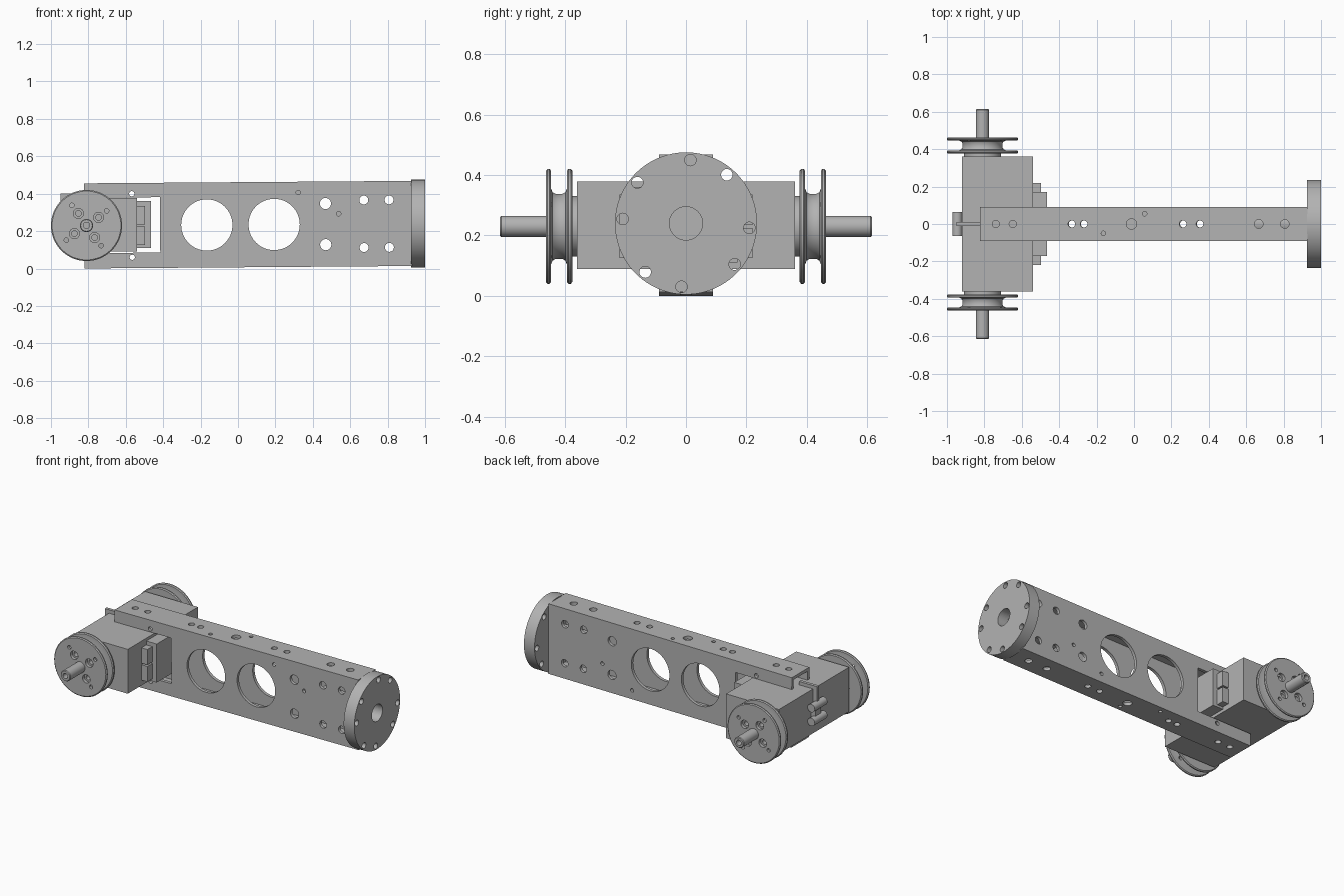
import bpy, bmesh, math
from mathutils import Matrix, Vector

cube = bpy.data.objects.get("Cube")
if cube:
    bpy.data.objects.remove(cube, do_unlink=True)

metal = bpy.data.materials.new("grey_metal")
metal.use_nodes = True
GREY = (0.45, 0.45, 0.45, 1)
metal.diffuse_color = GREY
metal.node_tree.nodes["Principled BSDF"].inputs["Base Color"].default_value = GREY


def finish(name, bm, smooth=True):
    bmesh.ops.recalc_face_normals(bm, faces=bm.faces)
    mesh = bpy.data.meshes.new(name)
    bm.to_mesh(mesh)
    bm.free()
    mesh.materials.append(metal)
    obj = bpy.data.objects.new(name, mesh)
    bpy.context.collection.objects.link(obj)
    if smooth:
        shade(obj)
    return obj


def shade(obj):
    bpy.ops.object.select_all(action="DESELECT")
    bpy.context.view_layer.objects.active = obj
    obj.select_set(True)
    bpy.ops.object.shade_smooth_by_angle(angle=math.radians(30))


def add_box(bm, x, y, z):
    lo, hi = Vector((x[0], y[0], z[0])), Vector((x[1], y[1], z[1]))
    m = Matrix.Translation((lo + hi) / 2) @ Matrix.Diagonal((*(hi - lo), 1))
    bmesh.ops.create_cube(bm, size=1, matrix=m)


def add_rod(bm, centre, radius, length, axis, sides=24):
    turn = {"X": Matrix.Rotation(math.pi / 2, 4, "Y"),
            "Y": Matrix.Rotation(math.pi / 2, 4, "X"), "Z": Matrix()}[axis]
    bmesh.ops.create_cone(bm, cap_ends=True, segments=sides, radius1=radius,
                          radius2=radius, depth=length,
                          matrix=Matrix.Translation(centre) @ turn)


def box(name, x, y, z):
    bm = bmesh.new()
    add_box(bm, x, y, z)
    return finish(name, bm, False)


def cut(obj, bm):
    """Subtract the cutter mesh and keep the plain result."""
    cutter = finish("cutter", bm, False)
    cutter.hide_render = True
    mod = obj.modifiers.new("cut", "BOOLEAN")
    mod.operation, mod.solver, mod.object = "DIFFERENCE", "EXACT", cutter
    deps = bpy.context.evaluated_depsgraph_get()
    mesh = bpy.data.meshes.new_from_object(obj.evaluated_get(deps))
    obj.modifiers.clear()
    obj.data = mesh
    bpy.data.objects.remove(cutter, do_unlink=True)


def lathe(name, profile, x, z, side, sides=64):
    """Turn (radius, y) points about the cross axle."""
    bm = bmesh.new()
    verts = [bm.verts.new((r, y * side, 0)) for r, y in profile]
    edges = [bm.edges.new(p) for p in zip(verts, verts[1:])]
    bmesh.ops.spin(bm, geom=verts + edges, cent=(0, 0, 0), axis=(0, 1, 0),
                   angle=2 * math.pi, steps=sides, use_duplicate=False)
    bmesh.ops.remove_doubles(bm, verts=bm.verts, dist=0.0005)
    bmesh.ops.translate(bm, verts=bm.verts, vec=(x, 0, z))
    return finish(name, bm)


# Hollow rectangular rail with an open slot at the axle end
HALF, TOP, WALL = 0.09, 0.455, 0.02
rail = box("rail", (-0.82, 0.93), (-HALF, HALF), (0, TOP))
bm = bmesh.new()
add_box(bm, (-0.9, 0.915), (-HALF + WALL, HALF - WALL), (WALL, TOP - WALL))
cut(rail, bm)
bm = bmesh.new()
add_box(bm, (-0.9, -0.415), (-0.2, 0.2), (0.082, 0.378))
cut(rail, bm)

# Rail holes, drilled wall by wall
bm = bmesh.new()
MID = TOP / 2
for s in (-1, 1):
    for x in (-0.165, 0.195):
        add_rod(bm, (x, s * HALF, MID), 0.137, 0.08, "Y", 64)
    for up in (-1, 1):
        add_rod(bm, (0.47, s * HALF, MID + up * 0.11), 0.03, 0.08, "Y")
        add_rod(bm, (-0.565, s * HALF, MID + up * 0.17), 0.014, 0.08, "Y")
        for x in (0.675, 0.81):
            add_rod(bm, (x, s * HALF, MID + up * 0.127), 0.024, 0.08, "Y")
    add_rod(bm, (0.325, s * HALF, MID - s * 0.17), 0.012, 0.08, "Y")
    add_rod(bm, (0.54, s * HALF, MID - s * 0.055), 0.012, 0.08, "Y")
for z in (0, TOP):
    for x in (-0.735, -0.645, -0.33, -0.265, 0.265, 0.355):
        add_rod(bm, (x, 0, z), 0.019, 0.08, "Z")
    for x in (0.67, 0.81):
        add_rod(bm, (x, 0, z), 0.023, 0.08, "Z")
    s = 1 if z else -1
    add_rod(bm, (0.02 - s * 0.03, 0, z), 0.028, 0.08, "Z")
    add_rod(bm, (0.06, s * 0.055, z), 0.012, 0.08, "Z")
    add_rod(bm, (-0.16, -s * 0.05, z), 0.012, 0.08, "Z")
cut(rail, bm)
rail.rotation_euler.y = -0.0075
rail.location.z = 0.0065
shade(rail)

# Round end flange with bore and a ring of screw holes
bm = bmesh.new()
add_rod(bm, (0.962, 0, 0.24), 0.235, 0.076, "X", 96)
flange = finish("end_flange", bm)
bm = bmesh.new()
add_rod(bm, (0.96, 0, 0.24), 0.055, 0.3, "X", 48)
for k in range(4):
    for start in (-4, 50):
        a = math.radians(start + 90 * k)
        add_rod(bm, (0.96, 0.21 * math.cos(a), 0.24 + 0.21 * math.sin(a)), 0.019, 0.3, "X")
cut(flange, bm)
shade(flange)

# Bored sleeve behind the flange, inside the rail
bm = bmesh.new()
add_rod(bm, (0.77, 0, 0.24), 0.068, 0.32, "X", 48)
sleeve = finish("inner_sleeve", bm)
bm = bmesh.new()
add_rod(bm, (0.77, 0, 0.24), 0.055, 0.5, "X", 48)
cut(sleeve, bm)
shade(sleeve)

# Drive housing across the rail, with connector plate and blocks
AX, AZ = -0.81, 0.23
box("drive_housing", (-0.92, -0.54), (-0.36, 0.36), (0.09, 0.378))
box("connector_plate", (-0.54, -0.465), (-0.17, 0.17), (0.11, 0.36))
for s, label in ((-1, "right"), (1, "left")):
    for z, level in ((0.125, "lower"), (0.235, "upper")):
        box(f"{label}_{level}_connector", (-0.54, -0.497),
            sorted((s * 0.16, s * 0.22)), (z, z + 0.1))

# Pulleys, bearing bosses and axle ends on both sides
boss = [(0, 0.35), (0.1, 0.35), (0.1, 0.385), (0, 0.385)]
pulley = [(0, 0.376), (0.184, 0.376), (0.19, 0.381), (0.19, 0.389), (0.184, 0.394),
          (0.125, 0.394), (0.113, 0.399), (0.108, 0.408), (0.108, 0.432),
          (0.113, 0.441), (0.125, 0.446), (0.184, 0.446), (0.19, 0.451),
          (0.19, 0.458), (0.184, 0.463), (0, 0.463)]
axle = [(0, 0.44), (0.035, 0.44), (0.035, 0.61), (0.031, 0.615),
        (0.017, 0.615), (0.017, 0.57), (0, 0.57)]
for s, label in ((-1, "right"), (1, "left")):
    lathe(f"{label}_bearing_boss", boss, AX, AZ, s)
    wheel = lathe(f"{label}_pulley", pulley, AX, AZ, s)
    lathe(f"{label}_axle", axle, AX, AZ, s, 32)
    wide, narrow = bmesh.new(), bmesh.new()
    for k in range(4):
        a, b = math.radians(34 + 90 * k), math.radians(36 + 90 * k)
        spot = (AX + 0.078 * math.cos(a), s * 0.463, AZ + 0.078 * math.sin(a))
        add_rod(wide, spot, 0.027, 0.04, "Y")
        add_rod(narrow, spot, 0.015, 0.1, "Y")
        add_rod(wide, (AX + 0.133 * math.cos(b), s * 0.463, AZ + 0.133 * math.sin(b)),
                0.012, 0.06, "Y")
    cut(wheel, wide)
    cut(wheel, narrow)
    shade(wheel)

# Rear clip: thin web with cross pins
box("rear_clip_web", (-0.95, -0.82), (-0.01, 0.01), (0.17, 0.4))
box("rear_clip_block", (-0.95, -0.915), (-0.03, 0.03), (0.19, 0.28))
for z, level in ((0.19, "lower"), (0.28, "upper")):
    bm = bmesh.new()
    add_rod(bm, (-0.945, 0, z), 0.026, 0.13, "Y")
    finish(f"rear_clip_{level}_pin", bm)
